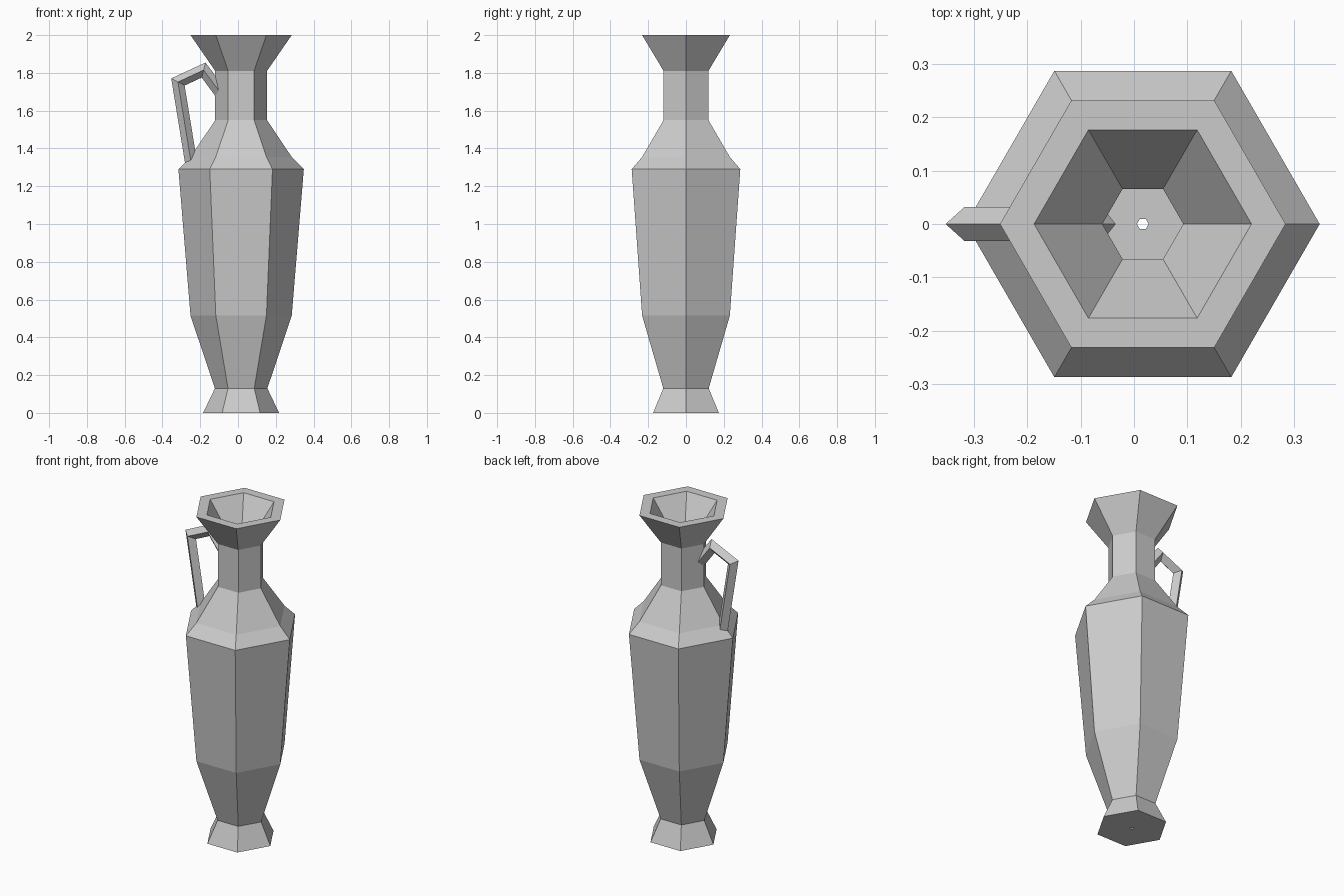
import bpy
import bmesh
from math import cos, sin, tau
from mathutils import Vector

if "Cube" in bpy.data.objects:
    bpy.data.objects.remove(bpy.data.objects["Cube"], do_unlink=True)

AXIS_X = 0.0165
SIDES = 6

clay = bpy.data.materials.new("grey_clay")
clay.use_nodes = True
clay.diffuse_color = (0.6, 0.6, 0.6, 1)
clay.node_tree.nodes["Principled BSDF"].inputs["Base Color"].default_value = (0.6, 0.6, 0.6, 1)


def loft(name, rings, close_loop):
    """Skin a list of rings; either join last to first or cap both ends."""
    bm = bmesh.new()
    loops = [[bm.verts.new(p) for p in ring] for ring in rings]
    pairs = list(zip(loops, loops[1:]))
    if close_loop:
        pairs.append((loops[-1], loops[0]))
    else:
        bm.faces.new(loops[0])
        bm.faces.new(loops[-1])
    for a, b in pairs:
        n = len(a)
        for i in range(n):
            j = (i + 1) % n
            bm.faces.new((a[i], a[j], b[j], b[i]))
    bmesh.ops.recalc_face_normals(bm, faces=bm.faces)
    mesh = bpy.data.meshes.new(name)
    bm.to_mesh(mesh)
    bm.free()
    mesh.materials.append(clay)
    obj = bpy.data.objects.new(name, mesh)
    bpy.context.collection.objects.link(obj)
    return obj


def hexagon(radius, z):
    return [Vector((AXIS_X + radius * cos(tau * i / SIDES), radius * sin(tau * i / SIDES), z))
            for i in range(SIDES)]


# Vase body: outer wall upward, inner wall downward, small drain hole in the floor
outer = [(0.201, 0), (0.139, 0.13), (0.268, 0.515), (0.332, 1.29),
         (0.268, 1.355), (0.137, 1.55), (0.137, 1.81), (0.268, 2)]
inner = [(0.204, 2), (0.076, 1.82), (0.076, 1.53), (0.21, 1.33), (0.262, 1.26),
         (0.207, 0.53), (0.078, 0.14), (0.12, 0.05)]
hole = [(0.011, 0.05), (0.011, 0)]
loft("vase_body", [hexagon(r, z) for r, z in outer + inner + hole], True)

# Handle: diamond section swept along a bent path with mitred corners
path = [Vector((x, 0, z)) for x, z in
        [(-0.246, 1.31), (-0.318, 1.752), (-0.182, 1.815), (-0.06, 1.65)]]
HALF = 0.032
side = Vector((0, HALF, 0))
rings = []
for i, p in enumerate(path):
    before = (p - path[i - 1]).normalized() if i else None
    after = (path[i + 1] - p).normalized() if i < len(path) - 1 else None
    d_in, d_out = before or after, after or before
    tangent = (d_in + d_out).normalized()
    normal = Vector((-tangent.z, 0, tangent.x)) * HALF / tangent.dot(d_in)
    rings.append([p + normal, p + side, p - normal, p - side])
loft("handle", rings, False)
